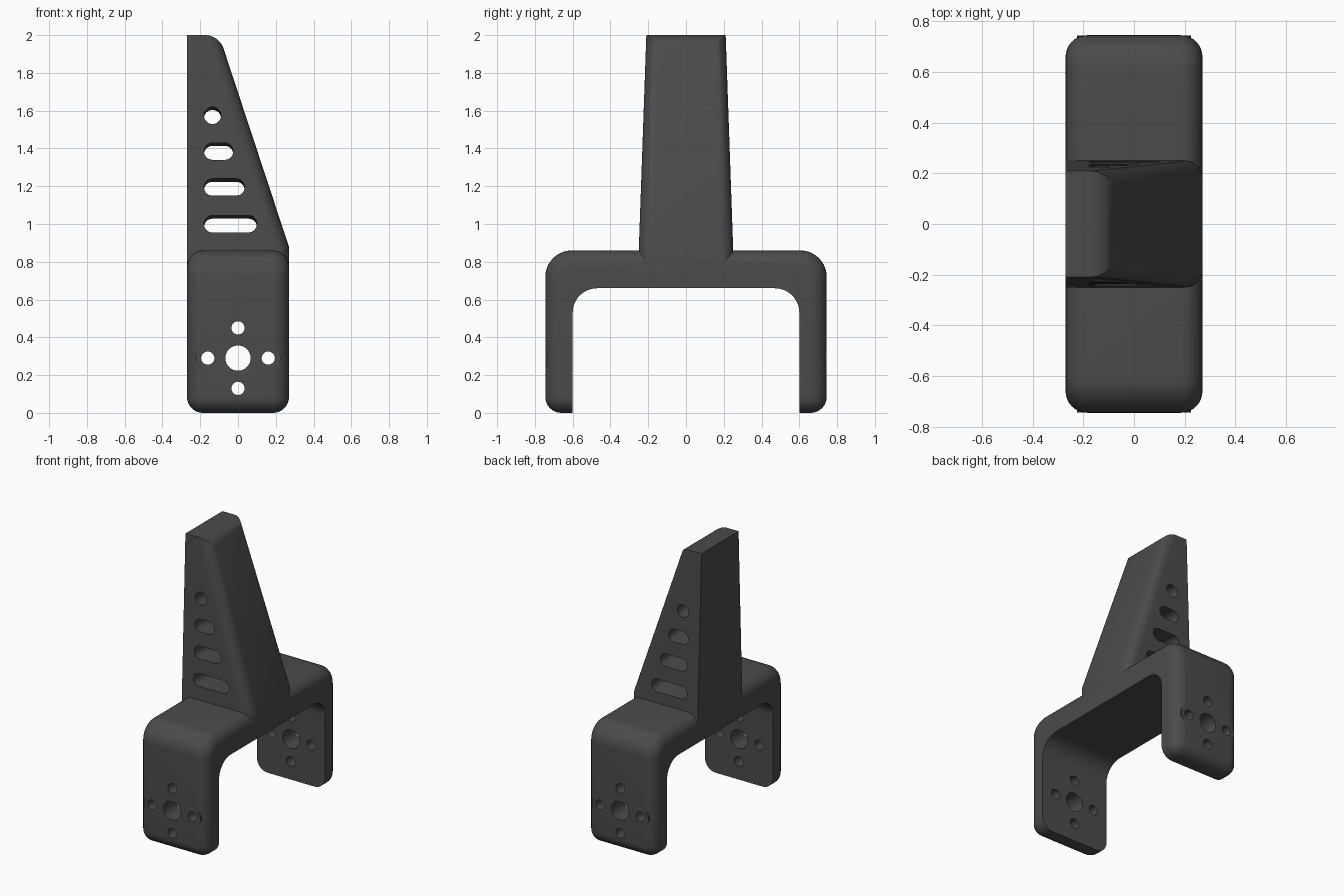
import bpy, bmesh, math
from mathutils import Matrix, Vector

if "Cube" in bpy.data.objects:
    bpy.data.objects.remove(bpy.data.objects["Cube"])

mat = bpy.data.materials.new("dark_grey")
mat.diffuse_color = (0.07, 0.07, 0.07, 1)
mat.use_nodes = True
mat.node_tree.nodes["Principled BSDF"].inputs["Base Color"].default_value = mat.diffuse_color


def make(name, bm):
    bmesh.ops.recalc_face_normals(bm, faces=bm.faces[:])
    me = bpy.data.meshes.new(name)
    bm.to_mesh(me)
    bm.free()
    ob = bpy.data.objects.new(name, me)
    bpy.context.collection.objects.link(ob)
    return ob


def box(x, y, z0, z1):
    bm = bmesh.new()
    m = Matrix.Translation((0, 0, (z0 + z1) / 2)) @ Matrix.Diagonal((2 * x, 2 * y, z1 - z0, 1))
    bmesh.ops.create_cube(bm, size=1, matrix=m)
    return bm


def bevel(bm, test, r, seg):
    edges = [e for e in bm.edges if test(*[v.co for v in e.verts])]
    bmesh.ops.bevel(bm, geom=edges, offset=r, offset_type='OFFSET', segments=seg,
                    profile=0.5, affect='EDGES', clamp_overlap=True)


def slot(name, x0, x1, z, r, y0, y1, tilt=0.0):
    """Rounded slot (or cylinder when x0 == x1) running along y."""
    n = 16
    pts = [(x1 + r * math.cos(a), r * math.sin(a))
           for a in (math.pi * (i / n - 0.5) for i in range(n + (x1 > x0)))]
    pts += [(x0 + r * math.cos(a), r * math.sin(a))
            for a in (math.pi * (i / n + 0.5) for i in range(n + (x1 > x0)))]
    bm = bmesh.new()
    f = bm.faces.new([bm.verts.new((x, y0, z + h - tilt * (y0 + 0.24))) for x, h in pts])
    ext = bmesh.ops.extrude_face_region(bm, geom=[f])
    for v in ext["geom"]:
        if isinstance(v, bmesh.types.BMVert):
            v.co += Vector((0, y1 - y0, -tilt * (y1 - y0)))
    return make(name, bm)


def boolean(ob, other, op):
    mod = ob.modifiers.new("bool", 'BOOLEAN')
    mod.object, mod.operation, mod.solver = other, op, 'EXACT'
    bpy.context.view_layer.objects.active = ob
    bpy.ops.object.modifier_apply(modifier=mod.name)
    bpy.data.objects.remove(other)


# U-shaped bracket: rounded block with an arch cut out
bm = box(0.27, 0.745, 0, 0.86)
bevel(bm, lambda a, b: a.z > 0.8 and b.z > 0.8 and abs(a.y - b.y) < 1e-4, 0.14, 10)
sharp = [e for e in bm.edges if e.calc_face_angle() > math.radians(40)]
bmesh.ops.bevel(bm, geom=sharp, offset=0.085, offset_type='OFFSET', segments=8,
                profile=0.5, affect='EDGES', clamp_overlap=True)
bracket = make("fork_bracket", bm)

bm = box(0.6, 0.6, -0.5, 0.66)
bevel(bm, lambda a, b: a.z > 0.6 and b.z > 0.6 and abs(a.y - b.y) < 1e-4, 0.13, 12)
boolean(bracket, make("arch_cutter", bm), 'DIFFERENCE')

# Tapered tower with rounded sloping edges
hw = lambda z: 0.25 - 0.04 * (z - 0.86) / 1.14
prof = [(-0.2695, 0.7), (0.2695, 0.7), (0.2695, 0.88), (-0.10, 2), (-0.2695, 2)]
bm = bmesh.new()
sides = [[bm.verts.new((x, s * hw(z), z)) for x, z in prof] for s in (-1, 1)]
for s in sides:
    bm.faces.new(s)
for i in range(5):
    j = (i + 1) % 5
    bm.faces.new((sides[0][i], sides[0][j], sides[1][j], sides[1][i]))
bmesh.ops.recalc_face_normals(bm, faces=bm.faces[:])


def front_edge(a, b):
    along = a.x > -0.2 and b.x > -0.2 and abs(a.z - b.z) > 0.1
    top = a.z > 1.9 and b.z > 1.9 and abs(a.x - b.x) < 1e-3 and a.x > -0.2
    return along or top


bevel(bm, front_edge, 0.07, 8)
tower = make("tower", bm)

# Row of slots square to the tapered front face
for z, x1 in ((1.575, -0.135), (1.385, -0.07), (1.195, -0.01), (1.0, 0.055)):
    boolean(tower, slot("slot_cutter", -0.135, x1, z, 0.045, -0.5, 0.5, 0.035), 'DIFFERENCE')

boolean(bracket, tower, 'UNION')

# Side bosses and bolt pattern through both legs
for sx in (-1, 1):
    for y0, y1 in ((-0.744, -0.63), (0.63, 0.744)):
        boolean(bracket, slot("boss", sx * 0.16, sx * 0.16, 0.29, 0.065, y0, y1), 'UNION')
for x, z, r in ((0, 0.29, 0.067), (0.16, 0.29, 0.035), (-0.16, 0.29, 0.035),
                (0, 0.45, 0.035), (0, 0.13, 0.035)):
    boolean(bracket, slot("hole_cutter", x, x, z, r, -1, 1), 'DIFFERENCE')

bracket.data.materials.clear()
bracket.data.materials.append(mat)
for p in bracket.data.polygons:
    p.material_index = 0
bpy.ops.object.select_all(action='DESELECT')
bracket.select_set(True)
bpy.context.view_layer.objects.active = bracket
bpy.ops.object.shade_smooth_by_angle(angle=math.radians(30))
